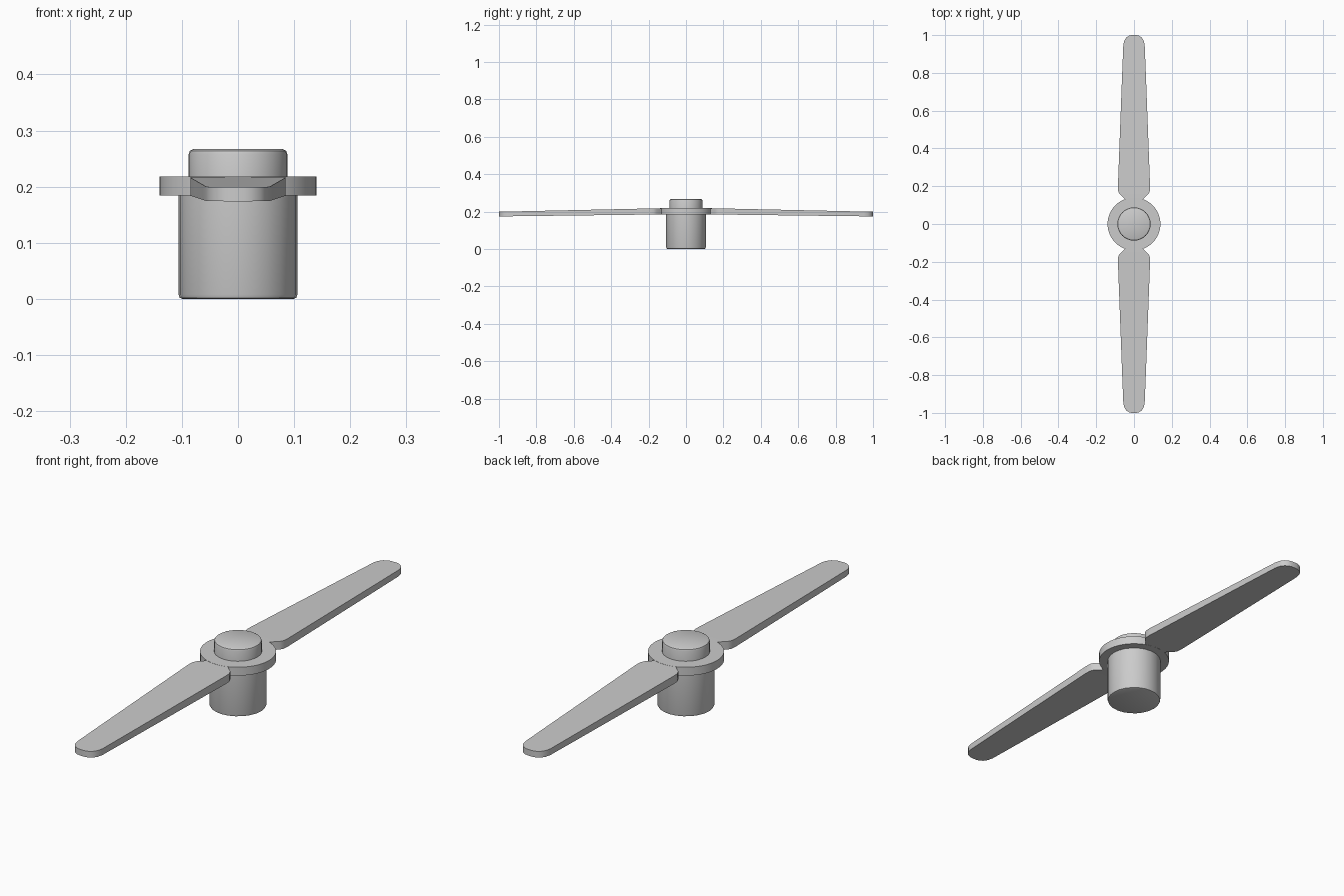
import bpy, bmesh, math

if "Cube" in bpy.data.objects:
    bpy.data.objects.remove(bpy.data.objects["Cube"])

grey = bpy.data.materials.new("plain_grey")
grey.diffuse_color = (0.6, 0.6, 0.6, 1)
grey.use_nodes = True
grey.node_tree.nodes["Principled BSDF"].inputs["Base Color"].default_value = grey.diffuse_color


def finish(bm, name):
    bmesh.ops.recalc_face_normals(bm, faces=bm.faces[:])
    me = bpy.data.meshes.new(name)
    bm.to_mesh(me)
    bm.free()
    me.materials.append(grey)
    ob = bpy.data.objects.new(name, me)
    bpy.context.collection.objects.link(ob)
    bpy.ops.object.select_all(action='DESELECT')
    ob.select_set(True)
    bpy.context.view_layer.objects.active = ob
    bpy.ops.object.shade_smooth_by_angle(angle=math.radians(32))
    return ob


def lathe(name, profile, sides):
    """Closed solid of revolution from (radius, z) points, bottom to top."""
    bm = bmesh.new()
    rings = [[bm.verts.new((r * math.cos(2 * math.pi * i / sides),
                            r * math.sin(2 * math.pi * i / sides), z))
              for i in range(sides)] for r, z in profile]
    for a, b in zip(rings, rings[1:]):
        for i in range(sides):
            j = (i + 1) % sides
            bm.faces.new((a[i], a[j], b[j], b[i]))
    bm.faces.new(rings[0][::-1])
    bm.faces.new(rings[-1])
    return finish(bm, name)


# Hub: motor body, flange ring and top cap
lathe("hub_body", [(0.099, 0), (0.104, 0.002), (0.106, 0.008), (0.106, 0.2)], 24)
lathe("hub_ring", [(0.14, 0.184), (0.14, 0.218)], 48)
lathe("hub_cap", [(0.088, 0.2), (0.088, 0.258), (0.086, 0.264), (0.080, 0.267)], 32)

# Blade outline: (distance along y, half width)
OUTLINE = [(0.11, 0.048), (0.13, 0.048), (0.142, 0.058), (0.158, 0.076),
           (0.175, 0.084), (0.2, 0.085), (0.4, 0.0775), (0.6, 0.07),
           (0.8, 0.0625), (0.95, 0.0565), (0.972, 0.051), (0.988, 0.04),
           (0.997, 0.025), (1.0, 0.012)]


def blade(name, side):
    """Flat drooping blade that thins slightly to the tip."""
    bm = bmesh.new()
    rows = []
    for y, w in OUTLINE:
        t = max(0, (y - 0.15) / 0.85)
        top, bottom = 0.2175 - 0.0185 * t, 0.1845 - 0.0105 * t
        rows.append([bm.verts.new((x, side * y, z)) for x, z in
                     ((-w, bottom), (w, bottom), (w, top), (-w, top))])
    for a, b in zip(rows, rows[1:]):
        for i in range(4):
            j = (i + 1) % 4
            bm.faces.new((a[i], a[j], b[j], b[i]))
    bm.faces.new(rows[0])
    bm.faces.new(rows[-1])
    return finish(bm, name)


blade("front_blade", -1)
blade("back_blade", 1)
